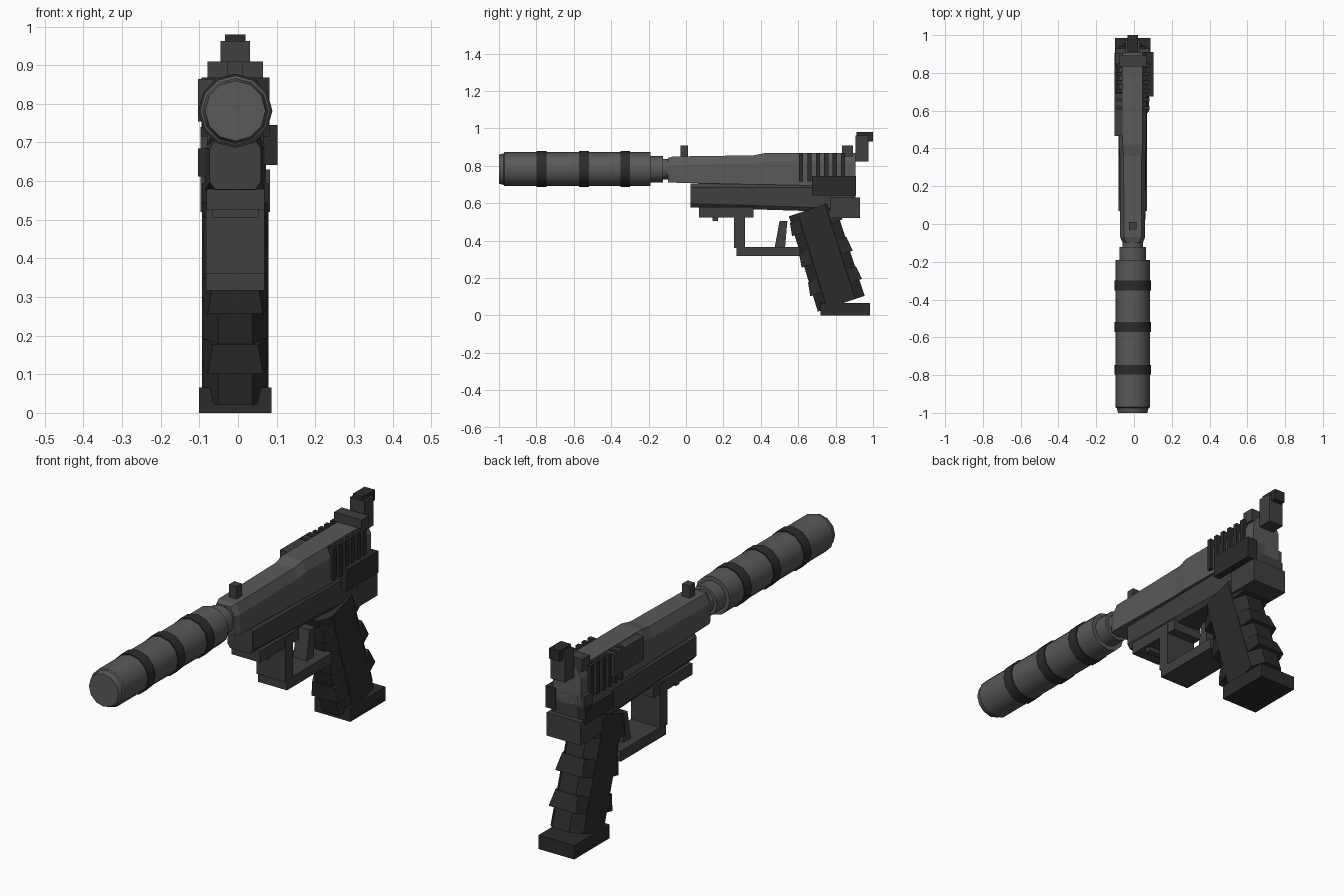
import bpy, bmesh, math

if "Cube" in bpy.data.objects:
    bpy.data.objects.remove(bpy.data.objects["Cube"])

CX = -0.007  # the symmetric parts share this centre line


def material(name, v):
    m = bpy.data.materials.new(name)
    m.diffuse_color = (v, v, v * 1.04, 1)
    m.use_nodes = True
    m.node_tree.nodes["Principled BSDF"].inputs["Base Color"].default_value = m.diffuse_color
    return m


MID, DARK, BLACK = material("mid", 0.10), material("dark", 0.05), material("black", 0.025)


def make(name, bm, mat):
    bmesh.ops.recalc_face_normals(bm, faces=bm.faces)
    me = bpy.data.meshes.new(name)
    bm.to_mesh(me)
    bm.free()
    me.materials.append(mat)
    ob = bpy.data.objects.new(name, me)
    bpy.context.collection.objects.link(ob)
    return ob


def loft(name, rings, mat=DARK):
    """Skin a row of equal-length point rings and cap both ends."""
    bm = bmesh.new()
    loops = [[bm.verts.new(p) for p in r] for r in rings]
    n = len(loops[0])
    for a, b in zip(loops, loops[1:]):
        for i in range(n):
            j = (i + 1) % n
            bm.faces.new((a[i], a[j], b[j], b[i]))
    bm.faces.new(loops[0])
    bm.faces.new(loops[-1])
    return make(name, bm, mat)


def box(name, x0, x1, y0, y1, z0, z1, mat=DARK):
    return loft(name, [[(x0, y, z0), (x1, y, z0), (x1, y, z1), (x0, y, z1)]
                       for y in (y0, y1)], mat)


def cbox(name, hw, y0, y1, z0, z1, mat=DARK):
    return box(name, CX - hw, CX + hw, y0, y1, z0, z1, mat)


def slab(name, hw, profile, mat=DARK):
    """Side profile (y, z) extruded across the width."""
    return loft(name, [[(x, y, z) for y, z in profile] for x in (CX - hw, CX + hw)], mat)


def tube(name, profile, mat=MID, sides=12, zc=0.782):
    """Lathe a (y, radius) profile about the barrel axis, smooth around it."""
    ob = loft(name, [[(CX + r * math.sin(2 * math.pi * i / sides), y,
                       zc + r * math.cos(2 * math.pi * i / sides))
                      for i in range(sides)] for y, r in profile], mat)
    bpy.ops.object.select_all(action='DESELECT')
    ob.select_set(True)
    bpy.context.view_layer.objects.active = ob
    bpy.ops.object.shade_smooth_by_angle(angle=math.radians(35))


def section(y, hw, zb, zt, cx, ct, cb):
    """Cross-section with chamfered top (ct) and bottom (cb) corners."""
    half = [(hw - cx, zb), (hw, zb + cb), (hw, zt - ct), (hw - cx, zt)]
    if cb == 0:
        half = half[1:]
        half.insert(0, (hw, zb))
        half.pop(1)
    return ([(CX + x, y, z) for x, z in half]
            + [(CX - x, y, z) for x, z in reversed(half)])


# Long front cylinder, its bands and the stepped neck
tube("front_cylinder", [(-1, 0.078), (-0.975, 0.084), (-0.97, 0.091), (-0.19, 0.091)])
for i, y in enumerate((-0.772, -0.545, -0.325)):
    tube(f"cylinder_band_{i}", [(y - 0.026, 0.096), (y + 0.026, 0.096)], BLACK)
tube("neck_collar", [(-0.19, 0.071), (-0.122, 0.071)])
tube("neck", [(-0.122, 0.055), (-0.06, 0.055)])

# Upper body with chamfered top and a stepped rise toward the back
loft("upper_body", [
    section(-0.097, 0.055, 0.712, 0.842, 0.02, 0.04, 0),
    section(-0.07, 0.066, 0.71, 0.85, 0.02, 0.045, 0),
    section(0.36, 0.068, 0.70, 0.856, 0.02, 0.045, 0),
    section(0.42, 0.073, 0.70, 0.868, 0.02, 0.045, 0),
    section(0.905, 0.073, 0.69, 0.868, 0.02, 0.045, 0)], MID)

# Ridges on both rear flanks
for i in range(6):
    y = 0.615 + 0.045 * i
    for side, s in (("right", 1), ("left", -1)):
        x0, x1 = sorted((CX + s * 0.055, CX + s * 0.088))
        box(f"ridge_{side}_{i}", x0, x1, y - 0.011, y + 0.011, 0.715, 0.868, BLACK)

# Side plates
box("left_panel", -0.104, -0.06, 0.465, 0.69, 0.755, 0.865)
box("left_block", -0.104, -0.06, 0.69, 0.905, 0.612, 0.685, BLACK)
box("right_block", 0.05, 0.102, 0.675, 0.91, 0.642, 0.745, BLACK)
cbox("rear_cross_block", 0.09, 0.84, 0.905, 0.655, 0.74)

# Top details
cbox("front_post", 0.02, -0.03, 0.01, 0.85, 0.91)
cbox("rear_notch", 0.072, 0.835, 0.893, 0.85, 0.91)
cbox("rear_lever", 0.038, 0.905, 0.975, 0.823, 0.963)
cbox("rear_lever_cap", 0.027, 0.912, 1.0, 0.93, 0.98, BLACK)

# Lower frame
loft("lower_frame", [
    section(0.025, 0.067, 0.578, 0.705, 0.015, 0.02, 0.02),
    section(0.60, 0.075, 0.56, 0.705, 0.015, 0.02, 0.02),
    section(0.905, 0.08, 0.548, 0.705, 0.015, 0.02, 0.02)])
cbox("frame_tail", 0.09, 0.77, 0.93, 0.52, 0.63)
cbox("under_rail", 0.075, 0.07, 0.36, 0.525, 0.58)
cbox("under_rail_nub", 0.06, 0.143, 0.172, 0.506, 0.53)

# Guard loop and lever inside it
cbox("guard_front", 0.076, 0.257, 0.315, 0.36, 0.57)
cbox("guard_bottom", 0.076, 0.27, 0.61, 0.317, 0.367)
slab("finger_lever", 0.035, [(0.475, 0.367), (0.53, 0.367), (0.542, 0.505), (0.50, 0.505)])


# Slanted handle: octagonal sections along a tilted axis
def handle_ring(t, hw, grow=0.0, end=0.52):
    fy, fz = 0.55 + 0.155 * t, 0.53 - 0.51 * t    # front edge
    by, bz = 0.79 + 0.165 * t, 0.61 - 0.505 * t   # back edge
    pts = []
    for u, w in ((0, end), (0.2, 1), (0.8, 1), (1, end)):
        g = grow * (2 * u - 1)
        pts.append((w * hw, fy + (by - fy) * u + g, fz + (bz - fz) * u + g * 0.3))
    return ([(CX + x, y, z) for x, y, z in pts]
            + [(CX - x, y, z) for x, y, z in reversed(pts)])


loft("handle", [handle_ring(0, 0.086), handle_ring(1, 0.086)], BLACK)
for i, (a, b) in enumerate(((0.07, 0.2), (0.38, 0.53), (0.69, 0.83))):
    loft(f"handle_band_{i}", [handle_ring(a, 0.084, 0.005, 0.7),
                              handle_ring(b, 0.084, 0.014, 0.85)], BLACK)
cbox("handle_base", 0.094, 0.72, 0.985, 0.0, 0.066, BLACK)
